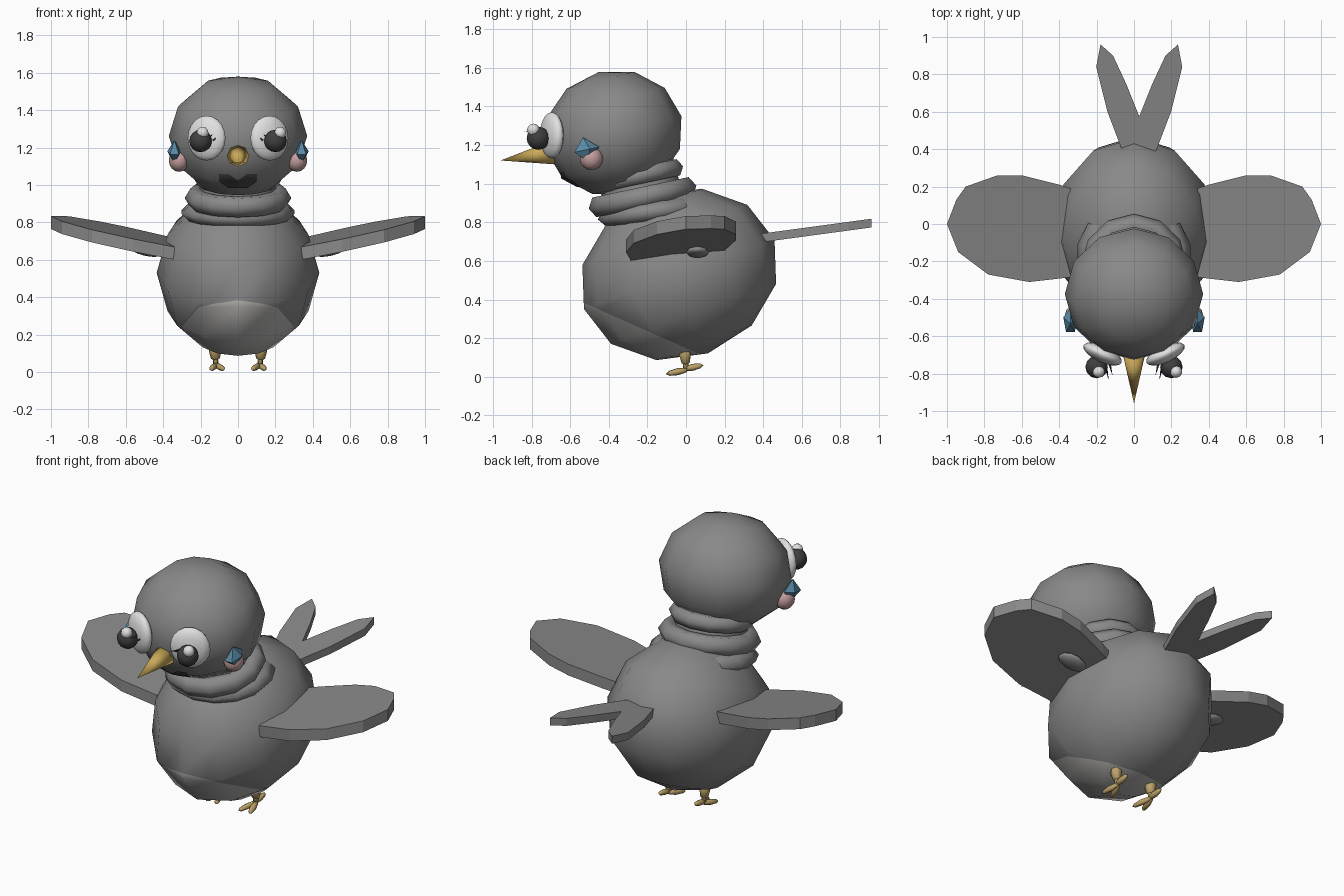
import bpy, bmesh, math
from mathutils import Matrix, Vector, Euler

if "Cube" in bpy.data.objects:
    bpy.data.objects.remove(bpy.data.objects["Cube"])


def mat(name, r, g, b):
    m = bpy.data.materials.new(name)
    m.diffuse_color = (r, g, b, 1)
    m.use_nodes = True
    m.node_tree.nodes["Principled BSDF"].inputs["Base Color"].default_value = m.diffuse_color
    return m


GREY = mat("feather grey", 0.25, 0.25, 0.25)
PALE = mat("belly grey", 0.5, 0.49, 0.48)
WHITE = mat("eye white", 0.75, 0.75, 0.75)
DARK = mat("pupil dark", 0.05, 0.05, 0.05)
MOUTH = mat("mouth dark", 0.065, 0.065, 0.065)
GOLD = mat("beak gold", 0.6, 0.4, 0.1)
TAN = mat("foot tan", 0.5, 0.36, 0.14)
PINK = mat("cheek pink", 0.55, 0.34, 0.34)
BLUE = mat("tuft blue", 0.1, 0.25, 0.38)


def finish(name, bm, mats, smooth=True):
    bmesh.ops.recalc_face_normals(bm, faces=bm.faces[:])
    for f in bm.faces:
        f.smooth = smooth
    me = bpy.data.meshes.new(name)
    bm.to_mesh(me)
    bm.free()
    for m in mats:
        me.materials.append(m)
    ob = bpy.data.objects.new(name, me)
    bpy.context.collection.objects.link(ob)
    return ob


def ball_mesh(loc, size, rot=(0, 0, 0), seg=12, rings=6):
    """Ellipsoid with radii 'size', rotated in degrees."""
    bm = bmesh.new()
    e = Euler([math.radians(a) for a in rot])
    bmesh.ops.create_uvsphere(bm, u_segments=seg, v_segments=rings, radius=1,
                              matrix=Matrix.LocRotScale(Vector(loc), e, Vector(size)))
    return bm


def ball(name, m, loc, size, rot=(0, 0, 0), seg=12, rings=6, smooth=True):
    return finish(name, ball_mesh(loc, size, rot, seg, rings), [m], smooth)


def spike(name, m, a, b, r1, r2, seg=6, smooth=True):
    """Cone from a to b."""
    a, b = Vector(a), Vector(b)
    bm = bmesh.new()
    M = Matrix.LocRotScale((a + b) / 2, (b - a).to_track_quat('Z', 'Y'), None)
    bmesh.ops.create_cone(bm, cap_ends=True, segments=seg, radius1=r1, radius2=r2,
                          depth=(b - a).length, matrix=M)
    return finish(name, bm, [m], smooth)


def spindle(name, m, a, b, r):
    """Pointed ellipsoid spanning a to b."""
    a, b = Vector(a), Vector(b)
    bm = bmesh.new()
    M = Matrix.LocRotScale((a + b) / 2, (b - a).to_track_quat('Z', 'Y'),
                           Vector((r, r, (b - a).length / 2)))
    bmesh.ops.create_uvsphere(bm, u_segments=6, v_segments=4, radius=1, matrix=M)
    return finish(name, bm, [m])


def slab(name, m, outline, height, thick):
    """Flat plate with a sloping mid height given by height(x, y)."""
    bm = bmesh.new()
    lo = [bm.verts.new((x, y, height(x, y) - thick / 2)) for x, y in outline]
    hi = [bm.verts.new((x, y, height(x, y) + thick / 2)) for x, y in outline]
    bm.faces.new(lo)
    bm.faces.new(hi)
    n = len(lo)
    for i in range(n):
        j = (i + 1) % n
        bm.faces.new((lo[i], lo[j], hi[j], hi[i]))
    return finish(name, bm, [m], False)


def cut(bm, co, no, clear=False):
    bmesh.ops.bisect_plane(bm, geom=bm.verts[:] + bm.edges[:] + bm.faces[:],
                           plane_co=co, plane_no=no, clear_outer=clear)


# Body with a pale underside cut by a slanted plane
bm = ball_mesh((0, -0.035, 0.53), (0.435, 0.525, 0.435), (20, 0, 0))
co, no = Vector((0, -0.5, 0.37)), Vector((0, -0.24, -0.54)).normalized()
cut(bm, co, no)
for f in bm.faces:
    f.material_index = int((f.calc_center_median() - co).dot(no) > 0)
finish("body", bm, [GREY, PALE])

# Shoulder ruff and neck folds
ball("shoulder_ruff", GREY, (0, -0.17, 0.855), (0.31, 0.29, 0.085), (8, 0, 0), 14)
spike("neck_core", GREY, (0, -0.2, 0.82), (0, -0.27, 1.12), 0.21, 0.2, 12)
for name, y, z, r, t in (("lower_neck_fold", -0.225, 0.93, 0.285, 0.06),
                         ("upper_neck_fold", -0.25, 1.04, 0.24, 0.05)):
    bpy.ops.mesh.primitive_torus_add(location=(0, y, z), rotation=(math.radians(12), 0, 0),
                                     major_radius=r - t, minor_radius=t,
                                     major_segments=12, minor_segments=6)
    ob = bpy.context.object
    ob.name = name
    ob.data.materials.append(GREY)
    bpy.ops.object.shade_smooth()

# Head
HEAD = ((0, -0.375, 1.262), (0.37, 0.362, 0.325), (14, 0, 0))
ball("head", GREY, *HEAD)

# Mouth: two halves of a thin shell cut from the head shape
for s, side in ((1, "left"), (-1, "right")):
    bm = ball_mesh(*HEAD)
    for co, no in (((0, -0.375, 0), (0, 1, 0)), ((0, 0, 0), (-s, 0, 0)),
                   ((s * 0.1, 0, 0), (s, 0, 0)), ((0, 0, 1.06), (0, 0, 1)),
                   ((0, 0, 0.985), (0, 0, -1)), ((s * 0.1, 0, 1.02), (s * 0.035, 0, -0.05)),
                   ((0, 0, 1.025), (-s * 0.035, 0, 0.05))):
        cut(bm, co, Vector(no).normalized(), True)
    for f in bm.faces:
        f.normal_update()
        if f.normal.y > 0:
            f.normal_flip()
    bmesh.ops.translate(bm, verts=bm.verts[:], vec=(0, -0.007, -0.002))
    finish(side + "_mouth", bm, [MOUTH])

# Beak
spike("beak", GOLD, (0, -0.66, 1.165), (0, -0.96, 1.12), 0.068, 0.0, 8)

for s, side in ((1, "left"), (-1, "right")):
    # Eyes, highlights and lashes
    ball(side + "_eye_white", WHITE, (s * 0.168, -0.695, 1.25), (0.112, 0.045, 0.12),
         (0, 0, s * 25), 16, 10)
    ball(side + "_pupil", DARK, (s * 0.2, -0.765, 1.235), (0.06, 0.06, 0.06), (0, 0, 0), 12, 8)
    ball(side + "_eye_highlight", WHITE, (0.018 + s * 0.207, -0.79, 1.278),
         (0.033, 0.033, 0.033), (0, 0, 0), 10, 6)
    for i, (x, z) in enumerate(((0.135, 1.272), (0.115, 1.255))):
        spike(f"{side}_lash_{i}", DARK, (s * (x + 0.02), -0.73, z - 0.02),
              (s * x, -0.84 + i * 0.03, z), 0.009, 0, 4)

    # Cheek and blue tuft
    ball(side + "_cheek", PINK, (s * 0.315, -0.49, 1.13), (0.055, 0.06, 0.06), (0, 0, 0), 12, 8)
    ball(side + "_tuft", BLUE, (s * 0.34, -0.52, 1.175), (0.04, 0.072, 0.066),
         (12, 0, 0), 5, 2, False)

    # Wing with a small tuft beneath
    wing = [(0.34, 0.19), (0.4, 0.21), (0.6, 0.26), (0.73, 0.26), (0.9, 0.2), (0.95, 0.13),
            (1.0, 0.0), (0.94, -0.15), (0.78, -0.27), (0.56, -0.31), (0.34, -0.285)]
    slab(side + "_wing", GREY, [(s * x, y) for x, y in wing],
         lambda x, y: 0.665 + 0.205 * (abs(x) - 0.35) + 0.1 * y, 0.068)
    ball(side + "_underwing_tuft", GREY, (s * 0.49, 0.06, 0.645), (0.09, 0.06, 0.025),
         (0, -s * 12, 0), 10, 6)

    # Tail feather
    tail = [(-0.08, 0.38), (-0.01, 0.55), (0.07, 0.75), (0.14, 0.9), (0.207, 0.96),
            (0.23, 0.84), (0.17, 0.6), (0.09, 0.39)]
    slab(side + "_tail_feather", GREY, [(0.028 + s * x, y) for x, y in tail],
         lambda x, y: 0.72 + 0.135 * (y - 0.4), 0.045)

    # Leg and three toes
    spindle(side + "_thigh", TAN, (s * 0.125, -0.01, 0.175), (s * 0.12, 0, 0.055), 0.034)
    spike(side + "_shank", TAN, (s * 0.122, -0.003, 0.11), (s * 0.118, 0.0, 0.03), 0.018, 0.013)
    for i, tip in enumerate(((0.075, -0.105, 0.014), (0.145, -0.1, 0.014), (0.12, 0.09, 0.06))):
        spindle(f"{side}_toe_{i}", TAN, (s * 0.118, 0.015 if i < 2 else -0.02, 0.038),
                (s * tip[0], tip[1], tip[2]), 0.018)
